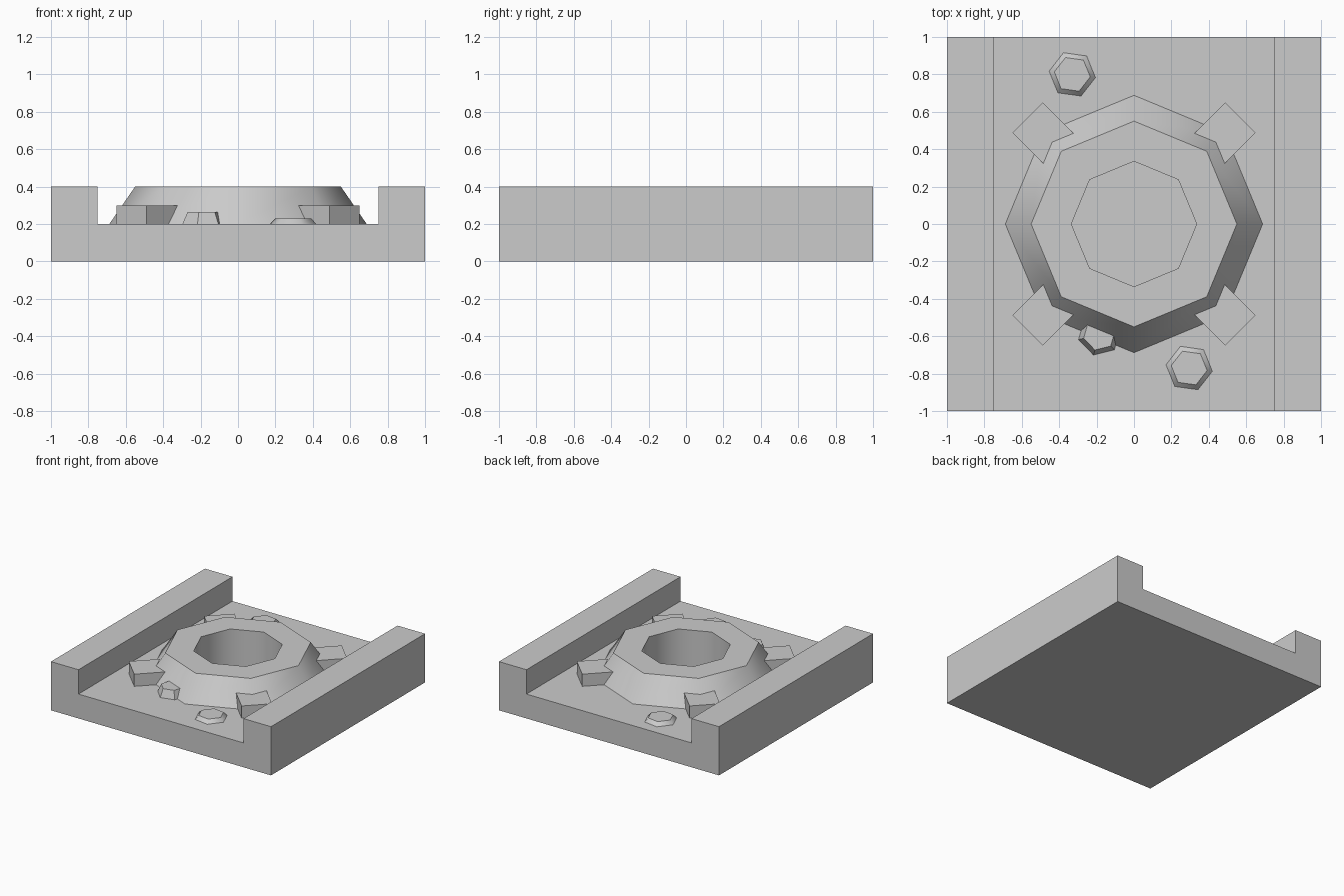
import bpy, bmesh
from math import cos, sin, pi, radians, sqrt

if "Cube" in bpy.data.objects:
    bpy.data.objects.remove(bpy.data.objects["Cube"])

FLOOR = 0.2


def make_object(name, bm):
    bmesh.ops.recalc_face_normals(bm, faces=bm.faces)
    mesh = bpy.data.meshes.new(name)
    bm.to_mesh(mesh)
    bm.free()
    obj = bpy.data.objects.new(name, mesh)
    bpy.context.collection.objects.link(obj)
    return obj


def activate(obj):
    bpy.ops.object.select_all(action='DESELECT')
    obj.select_set(True)
    bpy.context.view_layer.objects.active = obj


def frustum(name, sides, r0, z0, r1, z1, center=(0, 0), turn=0.0):
    """Closed tapered prism; turn is the angle of the first corner."""
    bm = bmesh.new()
    rings = []
    for r, z in ((r0, z0), (r1, z1)):
        rings.append([bm.verts.new((center[0] + r * cos(turn + 2 * pi * i / sides),
                                    center[1] + r * sin(turn + 2 * pi * i / sides), z))
                      for i in range(sides)])
    low, high = rings
    bm.faces.new(low)
    bm.faces.new(high)
    for i in range(sides):
        j = (i + 1) % sides
        bm.faces.new((low[i], low[j], high[j], high[i]))
    return make_object(name, bm)


def cut(obj, cutter):
    mod = obj.modifiers.new("pit", 'BOOLEAN')
    mod.operation = 'DIFFERENCE'
    mod.solver = 'EXACT'
    mod.object = cutter
    activate(obj)
    bpy.ops.object.modifier_apply(modifier=mod.name)


# Channel tile: U-shaped profile extruded along y
half = [(1, 0), (1, 0.4), (0.75, 0.4), (0.75, FLOOR)]
profile = half + [(-x, z) for x, z in reversed(half)]
bm = bmesh.new()
face = bm.faces.new([bm.verts.new((x, -1, z)) for x, z in profile])
ext = bmesh.ops.extrude_face_region(bm, geom=[face])
bmesh.ops.translate(bm, vec=(0, 2, 0),
                    verts=[v for v in ext["geom"] if isinstance(v, bmesh.types.BMVert)])
tile = make_object("channel_tile", bm)

# Eight-sided crater mound
crater = frustum("crater_mound", 8, 0.688, FLOOR, 0.55, 0.4)

# Deep straight pit through mound and into tile
pit = frustum("pit_cutter", 8, 0.335, 0.04, 0.335, 0.6)
pit.hide_render = True
for obj in (tile, crater):
    cut(obj, pit)
bpy.data.objects.remove(pit)

# Four radial buttress blocks, inner ends buried in the mound
for k in range(4):
    a = radians(45 + 90 * k)
    out, side = (cos(a), sin(a)), (-sin(a), cos(a))
    bm = bmesh.new()
    bmesh.ops.create_cube(bm, size=1)
    for v in bm.verts:
        r = 0.805 if v.co.x > 0 else 0.47
        s = 0.115 if v.co.y > 0 else -0.115
        v.co = (out[0] * r + side[0] * s, out[1] * r + side[1] * s,
                0.3 if v.co.z > 0 else FLOOR)
    make_object(f"buttress_{k + 1}", bm)

# Scattered hexagonal stones: centre, top height, base radius, turn
stones = [((-0.33, 0.80), 0.23, 0.125, -8),
          ((0.295, -0.77), 0.23, 0.125, -8),
          ((-0.185, -0.59), 0.265, 0.115, 14)]
smooth = [crater, tile]
for i, (c, top, r, turn) in enumerate(stones):
    smooth.append(frustum(f"stone_{i + 1}", 6, r, FLOOR, r - 0.028, top, c, radians(turn)))

# Soft round sides, crisp rims
for obj in smooth:
    activate(obj)
    bpy.ops.object.shade_smooth_by_angle(angle=radians(46))
